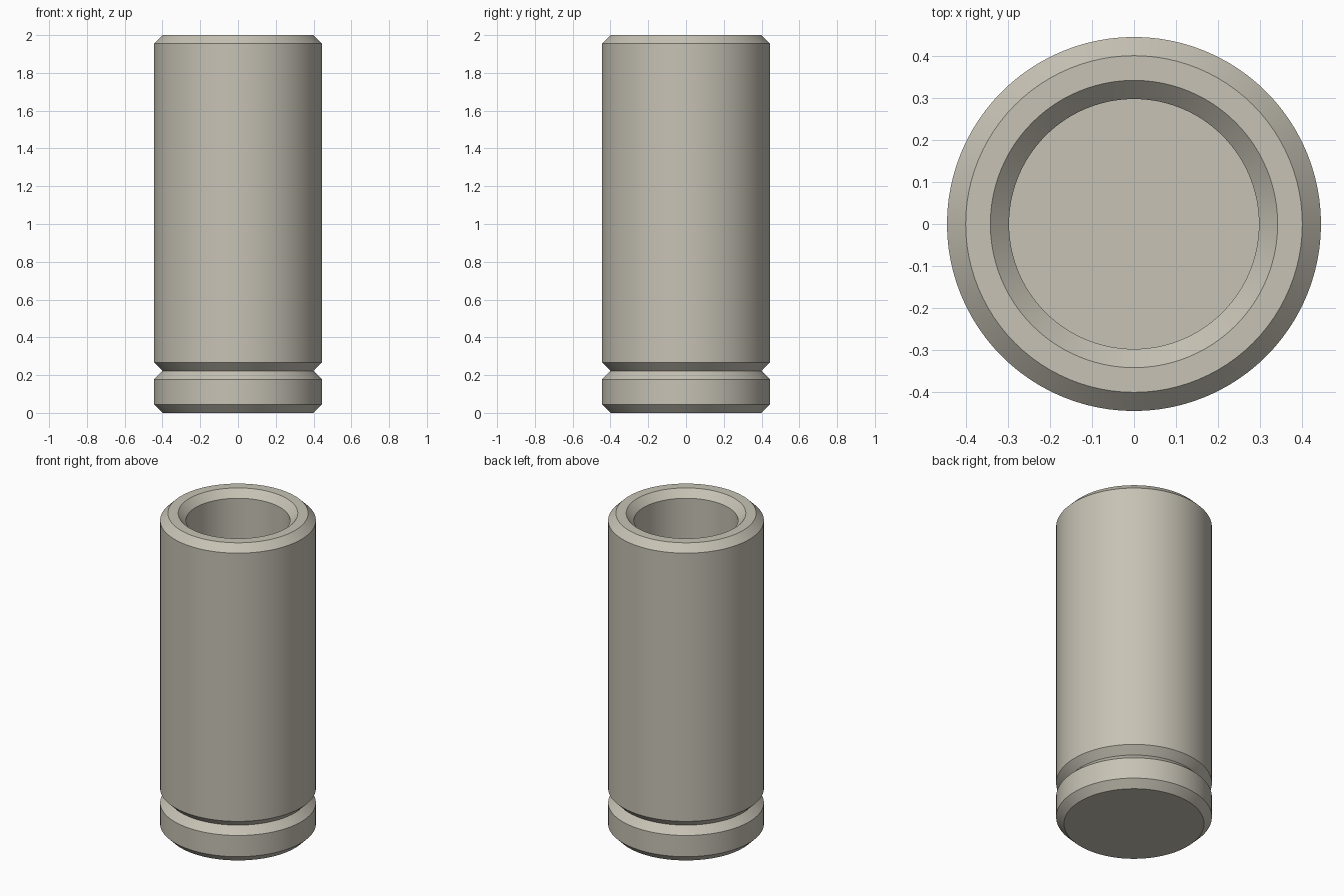
import bpy, bmesh, math

if "Cube" in bpy.data.objects:
    bpy.data.objects.remove(bpy.data.objects["Cube"])

R = 4 / 9            # outer radius
BORE = 0.297         # bore radius
C = 0.0444           # chamfer size
BASE = 2 / 9         # height of the base section
SEGMENTS = 96

mat = bpy.data.materials.new("warm grey")
mat.diffuse_color = (0.57, 0.54, 0.46, 1)
mat.use_nodes = True
mat.node_tree.nodes["Principled BSDF"].inputs["Base Color"].default_value = mat.diffuse_color


def lathe(name, profile):
    """Revolve an (r, z) profile around z; ends on the axis are closed."""
    bm = bmesh.new()
    verts = [bm.verts.new((r, 0, z)) for r, z in profile]
    edges = [bm.edges.new(pair) for pair in zip(verts, verts[1:])]
    bmesh.ops.spin(bm, geom=verts + edges, cent=(0, 0, 0), axis=(0, 0, 1),
                   angle=math.tau, steps=SEGMENTS)
    bmesh.ops.remove_doubles(bm, verts=bm.verts, dist=1e-4)
    bmesh.ops.recalc_face_normals(bm, faces=bm.faces)
    mesh = bpy.data.meshes.new(name)
    bm.to_mesh(mesh)
    bm.free()
    mesh.materials.append(mat)
    obj = bpy.data.objects.new(name, mesh)
    bpy.context.collection.objects.link(obj)
    bpy.context.view_layer.objects.active = obj
    obj.select_set(True)
    bpy.ops.object.shade_smooth_by_angle(angle=math.radians(30))
    obj.select_set(False)
    return obj


# One hollow body: base, V groove, tube wall, chamfered rim, blind bore
lathe("hollow_sleeve", [
    (0, 0), (R - C, 0), (R, C),                                # underside
    (R, BASE - C), (R - C, BASE), (R, BASE + C),               # groove
    (R, 2 - C), (R - C, 2),                                    # outer rim
    (BORE + C, 2), (BORE, 2 - C),                              # inner rim
    (BORE, BASE), (0, BASE),                                   # bore floor
])
